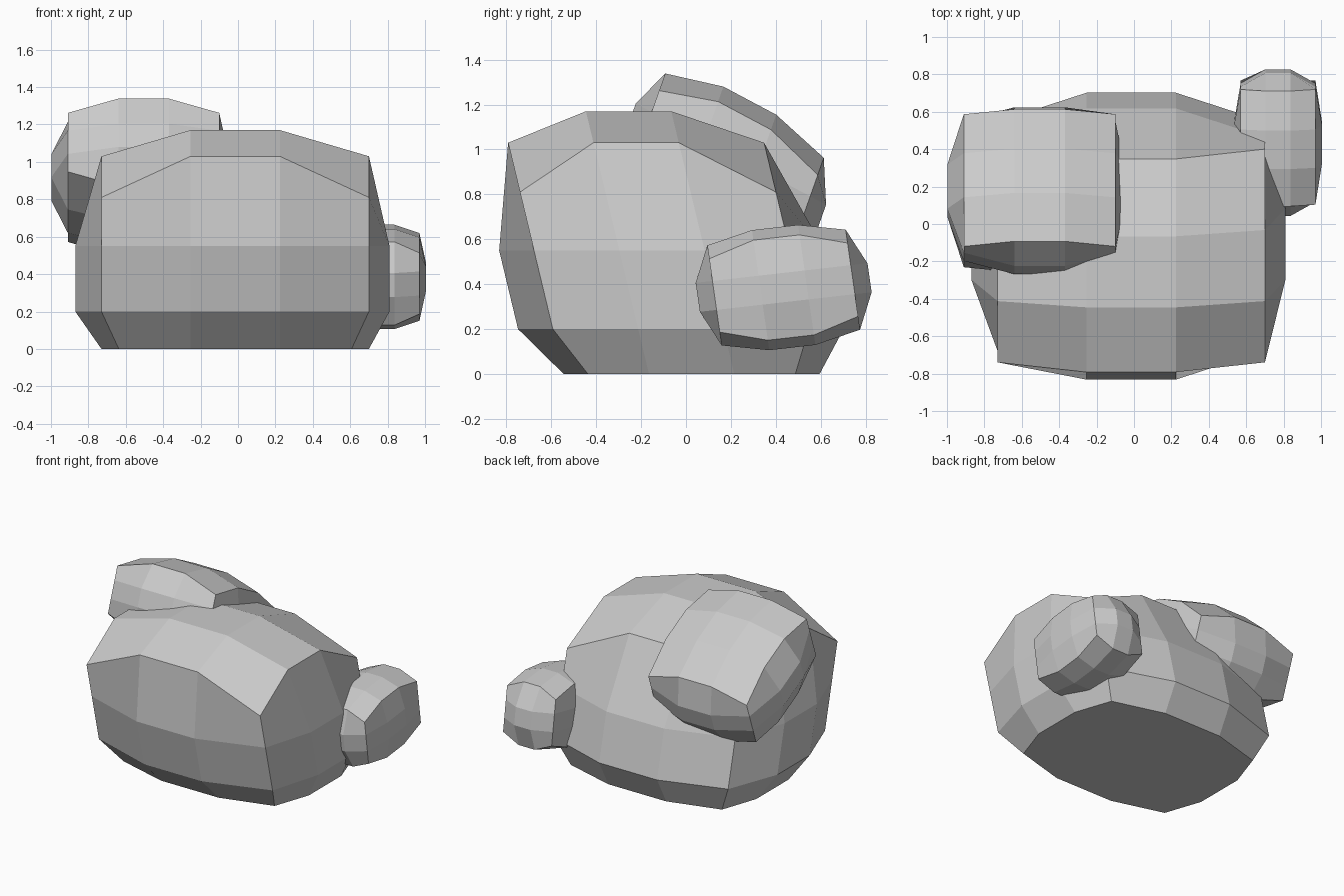
import bpy, bmesh, math
from mathutils import Matrix, Vector

if "Cube" in bpy.data.objects:
    bpy.data.objects.remove(bpy.data.objects["Cube"])


def rock(name, loc, x, y, z, z_mid, tilt=0, shear=0, off=0, flat_base=False):
    """Bulged 3x3x3 box. x, y = (corner, face) half sizes; z = (corner, edge, face)."""
    bm = bmesh.new()
    bmesh.ops.create_cube(bm, size=2)
    bmesh.ops.subdivide_edges(bm, edges=bm.edges[:], cuts=2, use_grid_fill=True)
    for v in bm.verts:
        outer = [abs(c) > 0.9 for c in v.co]
        n = sum(outer)                       # 1 face, 2 edge, 3 corner
        px = v.co.x * (x[1] if n == 1 and outer[0] else x[0])
        if n == 1 and outer[0]:
            px += math.copysign(1, off) * abs(off)
        py = v.co.y * (y[1] if n == 1 and outer[1] else y[0])
        pz = math.copysign(z[3 - n] if outer[2] else z_mid, v.co.z)
        # squash the underside of the boulder onto the ground
        if flat_base and outer[2] and pz < 0:
            pz = -loc[2]
            if n == 3:
                px, py = px * 0.87, py * 0.81
        v.co = Vector((px, py + shear * pz, pz))
    bmesh.ops.recalc_face_normals(bm, faces=bm.faces[:])
    bm.transform(Matrix.Translation(loc) @ Matrix.Rotation(math.radians(tilt), 4, 'X'))
    me = bpy.data.meshes.new(name)
    bm.to_mesh(me)
    bm.free()
    ob = bpy.data.objects.new(name, me)
    bpy.context.collection.objects.link(ob)
    return ob


# large boulder standing on the ground
rock("main_boulder", (-0.015, -0.065, 0.375), (0.715, 0.84), (0.57, 0.725),
     (0.435, 0.655, 0.795), 0.175, shear=-0.24, off=-0.015, flat_base=True)
# slab-like stone leaning on the top left
rock("leaning_stone", (-0.505, 0.178, 0.917), (0.405, 0.473), (0.40, 0.48),
     (0.165, 0.245, 0.315), 0.065, tilt=-28, shear=-0.15, off=-0.02)
# small stone at the right side
rock("side_stone", (0.77, 0.435, 0.385), (0.2, 0.235), (0.31, 0.385),
     (0.165, 0.225, 0.27), 0.065, tilt=6.5, shear=-0.03)
